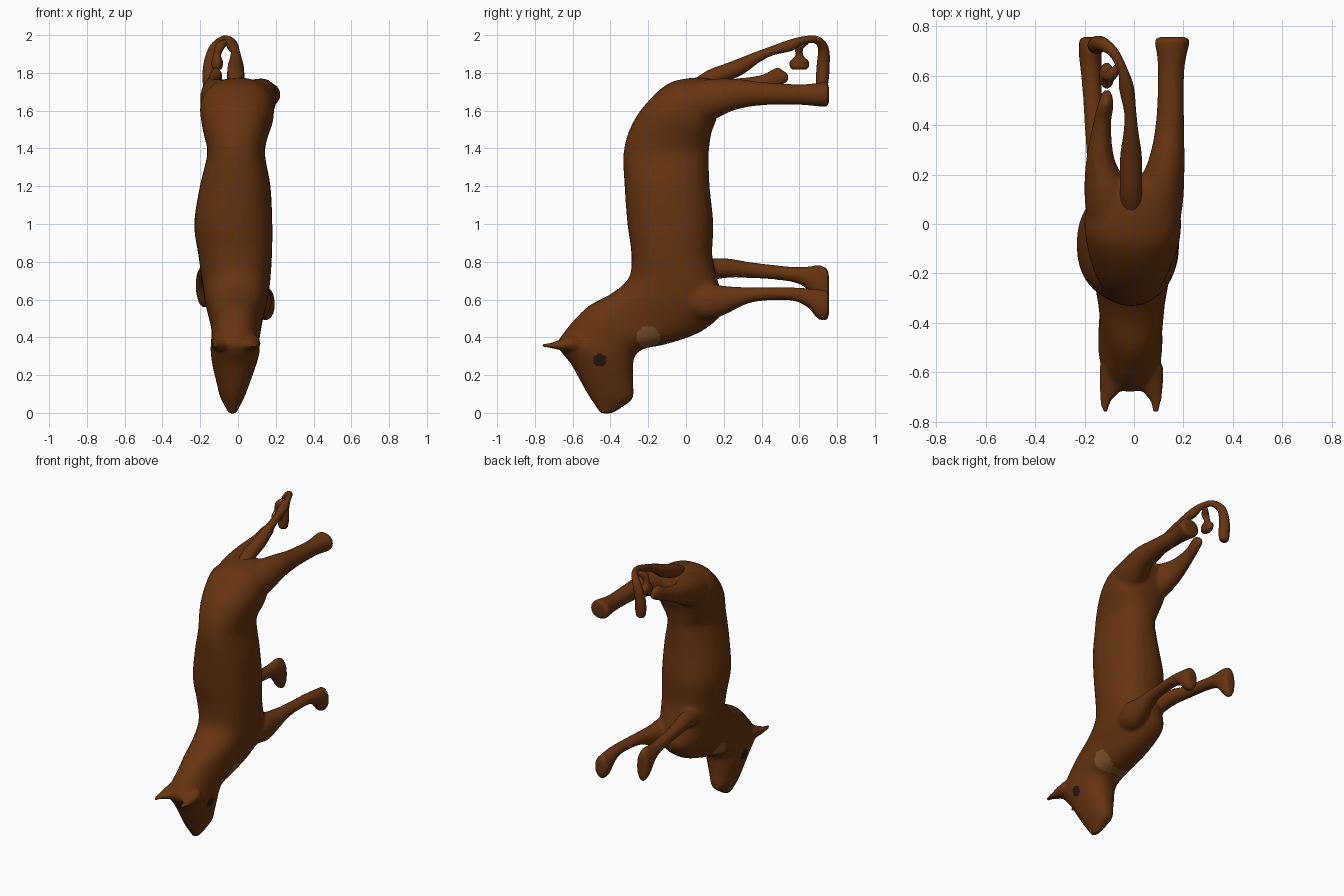
import bpy, bmesh, math
from mathutils import Vector


def material(name, rgb):
    m = bpy.data.materials.new(name)
    m.diffuse_color = (*rgb, 1)
    return m


fur = material("brown_fur", (0.135, 0.034, 0.005))
pale = material("tan_fur", (0.22, 0.09, 0.025))
dark = material("dark_eye", (0.02, 0.01, 0.006))


def spline(rows, steps=4):
    """Catmull-Rom interpolation of number rows."""
    out = []
    n = len(rows)
    for i in range(n - 1):
        a, b, c, d = (rows[max(0, min(n - 1, i + k))] for k in (-1, 0, 1, 2))
        for s in range(steps):
            t = s / steps
            out.append([0.5 * (2*q + (r - p)*t + (2*p - 5*q + 4*r - w)*t*t + (3*q - p - 3*r + w)*t**3)
                        for p, q, r, w in zip(a, b, c, d)])
    return out + [list(rows[-1])]


def squared(v, power):
    return math.copysign(abs(v) ** power, v)


def loft(name, frames, sides=24, power=1.0):
    """Skin elliptical rings given as (centre, u, v); power below 1 squares them."""
    bm = bmesh.new()
    rings = []
    for c, u, v in frames:
        ang = [2 * math.pi * k / sides for k in range(sides)]
        rings.append([bm.verts.new(c + u * squared(math.cos(a), power) + v * squared(math.sin(a), power))
                      for a in ang])
    for a, b in zip(rings, rings[1:]):
        for k in range(sides):
            j = (k + 1) % sides
            bm.faces.new((a[k], a[j], b[j], b[k]))
    bm.faces.new(rings[0])
    bm.faces.new(rings[-1])
    bmesh.ops.recalc_face_normals(bm, faces=bm.faces)
    me = bpy.data.meshes.new(name)
    bm.to_mesh(me)
    bm.free()
    me.materials.append(fur)
    ob = bpy.data.objects.new(name, me)
    bpy.context.collection.objects.link(ob)
    me.shade_smooth()
    return ob


def tube(name, rows, axis=None):
    """Limb along (x, y, z, radius[, second radius]) rows; axis fixes the ring direction."""
    pts = spline([r if len(r) == 5 else (*r, r[3]) for r in rows])
    pos = [Vector(p[:3]) for p in pts]
    frames = []
    for i, p in enumerate(pos):
        t = axis or (pos[min(i + 1, len(pos) - 1)] - pos[max(i - 1, 0)]).normalized()
        u = (Vector((1, 0, 0)) - t * t.x).normalized()
        frames.append((p, u * pts[i][3], t.cross(u) * pts[i][4]))
    c, u, v = frames[-1]
    frames.append((c + t * 0.012, u * 0.75, v * 0.75))
    return loft(name, frames)


# Torso, neck and head: back y,z / belly y,z / centre x / half width
torso = [
    (0.17, 1.76, 0.20, 1.68, 0.0, 0.06), (0.10, 1.775, 0.18, 1.62, 0.0, 0.12),
    (0.0, 1.77, 0.16, 1.55, 0.0, 0.17), (-0.10, 1.74, 0.14, 1.50, -0.005, 0.195),
    (-0.21, 1.64, 0.13, 1.46, -0.005, 0.19), (-0.29, 1.52, 0.125, 1.42, -0.01, 0.17),
    (-0.33, 1.38, 0.12, 1.36, -0.01, 0.153), (-0.325, 1.2, 0.125, 1.2, -0.015, 0.187),
    (-0.31, 1.0, 0.145, 1.0, -0.025, 0.207), (-0.29, 0.85, 0.14, 0.82, -0.015, 0.195),
    (-0.30, 0.72, 0.18, 0.66, -0.01, 0.18), (-0.39, 0.635, 0.20, 0.54, -0.01, 0.165),
    (-0.51, 0.57, 0.08, 0.43, -0.01, 0.142), (-0.585, 0.50, -0.10, 0.365, -0.01, 0.130),
    (-0.65, 0.42, -0.22, 0.34, -0.015, 0.128), (-0.68, 0.355, -0.27, 0.30, -0.015, 0.130),
    (-0.61, 0.26, -0.28, 0.24, -0.02, 0.115), (-0.56, 0.17, -0.28, 0.16, -0.025, 0.09),
    (-0.515, 0.09, -0.28, 0.08, -0.03, 0.065), (-0.475, 0.03, -0.33, 0.035, -0.03, 0.038),
    (-0.455, -0.003, -0.39, -0.003, -0.03, 0.02)]
frames = []
for y1, z1, y2, z2, cx, rx in spline(torso):
    a, b = Vector((cx, y1, z1)), Vector((cx, y2, z2))
    frames.append(((a + b) / 2, Vector((rx, 0, 0)), (a - b) / 2))
body = loft("body", frames, 32, 0.88)

# Legs: one hind leg is complete, the other is a stump
back = Vector((0, 1, 0))
limbs = [
    tube("right_hind_leg", [(.09, -.04, 1.64, .09), (.095, .10, 1.65, .105, .115), (.13, .25, 1.685, .075, .085),
                            (.145, .4, 1.69, .058, .062), (.15, .6, 1.685, .053, .055), (.153, .69, 1.685, .062),
                            (.155, .745, 1.685, .075, .068)], back),
    tube("left_hind_stump", [(-.09, -.04, 1.64, .09), (-.095, .10, 1.65, .105, .115), (-.135, .25, 1.69, .06, .08),
                             (-.13, .4, 1.74, .038, .05), (-.115, .48, 1.775, .033, .055),
                             (-.11, .53, 1.775, .02, .03)], back),
    tube("left_front_leg", [(-.09, -.05, .72, .07), (-.13, .18, .765, .055), (-.155, .35, .755, .042),
                            (-.17, .55, .735, .04), (-.175, .64, .715, .044, .06), (-.178, .70, .68, .046, .105),
                            (-.178, .745, .66, .044, .11)], back),
    tube("right_front_leg", [(.06, -.06, .60, .07), (.095, .1, .59, .08, .10), (.11, .2, .595, .065, .078),
                             (.13, .35, .625, .045, .04), (.142, .55, .63, .04, .035), (.145, .64, .61, .046, .05),
                             (.145, .70, .575, .05, .08), (.145, .745, .57, .05, .082)], back),
]
# Ears
for side, x in (("left", -.115), ("right", .088)):
    limbs.append(tube(side + "_ear", [(x * .7, -.58, .37, .06, .05), (x * .85, -.66, .36, .046, .03),
                                      (x, -.71, .357, .026, .016), (x, -.752, .357, .016, .011)]))

# Blend body, legs and ears into one skin
bm = bmesh.new()
for ob in [body] + limbs:
    bm.from_mesh(ob.data)
for ob in limbs:
    bpy.data.objects.remove(ob)
bm.to_mesh(body.data)
bm.free()
rm = body.modifiers.new("blend", 'REMESH')
rm.mode = 'VOXEL'
rm.voxel_size = 0.011
sm = body.modifiers.new("soften", 'SMOOTH')
sm.factor = 0.5
sm.iterations = 8
skin = bpy.data.meshes.new_from_object(body.evaluated_get(bpy.context.evaluated_depsgraph_get()))
body.modifiers.clear()
body.data = skin
skin.materials.clear()
for m in (fur, pale, dark):
    skin.materials.append(m)
skin.shade_smooth()
# Tan throat patch and dark eye patches painted on the skin
for p in skin.polygons:
    c = p.center
    if math.hypot(c.y + .20, c.z - .40) < .06:
        p.material_index = 1
    elif math.hypot(c.y + .455, c.z - .28) < .034:
        p.material_index = 2

# Curled tail
tube("tail", [(-.01, .02, 1.70, .04), (-.012, .13, 1.77, .045), (-.012, .22, 1.805, .045),
              (-.012, .29, 1.835, .042), (-.012, .37, 1.88, .03), (-.015, .45, 1.915, .024),
              (-.03, .55, 1.945, .03), (-.045, .62, 1.973, .02), (-.08, .69, 1.975, .021),
              (-.125, .727, 1.93, .028), (-.148, .727, 1.85, .034), (-.15, .722, 1.77, .038, .034),
              (-.15, .72, 1.72, .032, .028)])
# Small lump hanging beneath the tail
tube("tail_lump", [(-.06, .64, 1.965, .014), (-.095, .60, 1.94, .024), (-.11, .60, 1.895, .02),
                   (-.11, .60, 1.86, .03, .05), (-.11, .60, 1.83, .028, .05)])
